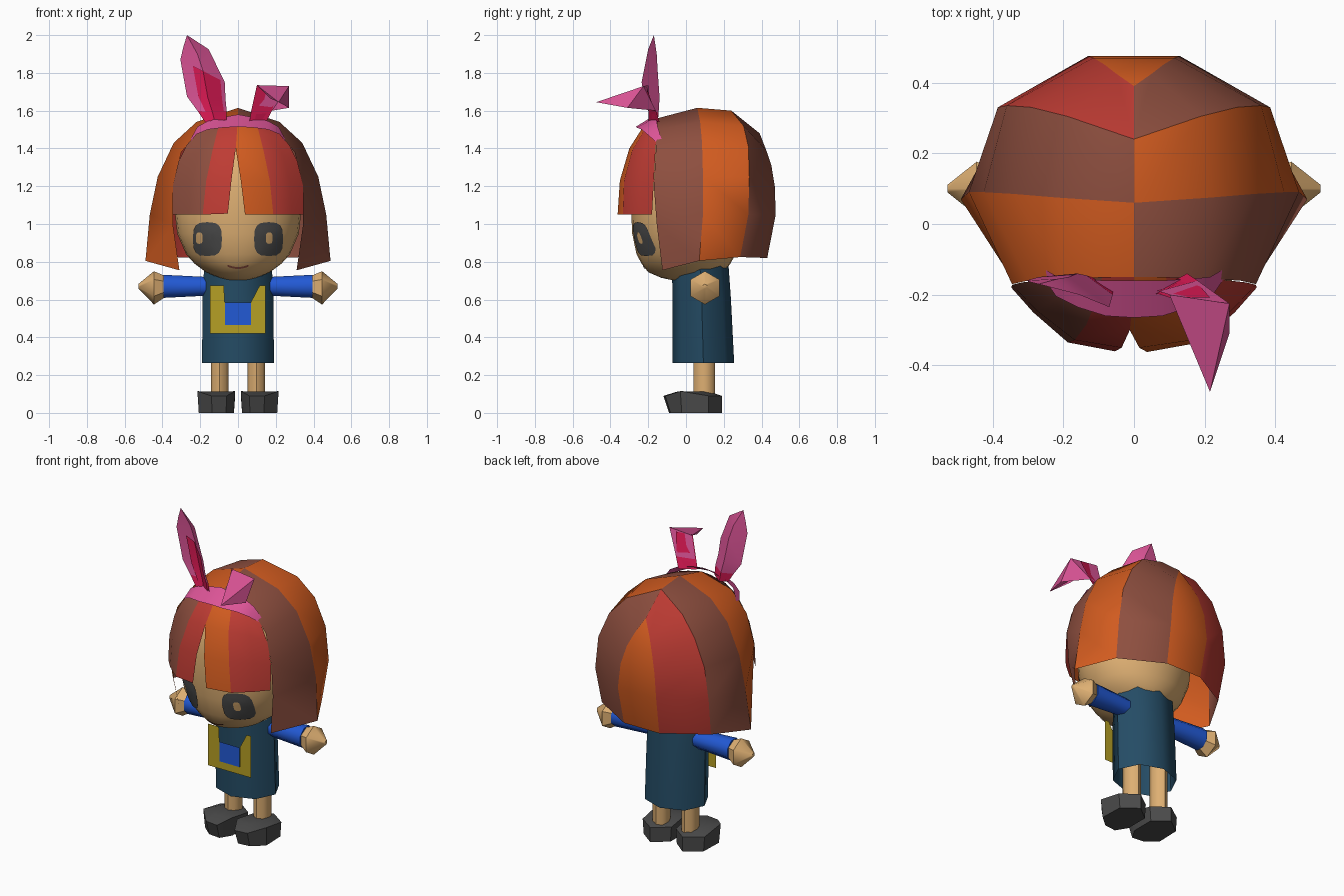
import bpy, bmesh, math
from mathutils import Vector

if "Cube" in bpy.data.objects:
    bpy.data.objects.remove(bpy.data.objects["Cube"])

COLORS = {
    "orange": (.64, .105, .014), "brown": (.27, .078, .05), "red": (.52, .045, .034),
    "skin": (.73, .43, .17), "teal": (.018, .072, .13), "blue": (.016, .10, .66),
    "yellow": (.47, .35, .018), "grey": (.07, .07, .07), "pink": (.72, .09, .31),
    "crimson": (.72, .01, .09)}
MATS = {}
for cname, c in COLORS.items():
    MATS[cname] = bpy.data.materials.new(cname)
    MATS[cname].diffuse_color = (*c, 1)


def build(name, faces, center=None, angle=40):
    """faces: list of (points, colour); equal points are shared."""
    bm, verts, slots = bmesh.new(), {}, []
    for pts, col in faces:
        ring = []
        for p in pts:
            key = tuple(round(v, 4) for v in p)
            if key not in verts:
                verts[key] = bm.verts.new(key)
            if verts[key] not in ring:
                ring.append(verts[key])
        if len(ring) < 3:
            continue
        f = bm.faces.new(ring)
        if col not in slots:
            slots.append(col)
        f.material_index = slots.index(col)
    bm.normal_update()
    if center is None:
        bmesh.ops.recalc_face_normals(bm, faces=bm.faces)
    else:  # open shells: point away from the centre
        for f in bm.faces:
            if f.normal.dot(f.calc_center_median() - Vector(center)) < 0:
                f.normal_flip()
    me = bpy.data.meshes.new(name)
    bm.to_mesh(me)
    bm.free()
    for col in slots:
        me.materials.append(MATS[col])
    ob = bpy.data.objects.new(name, me)
    bpy.context.collection.objects.link(ob)
    bpy.ops.object.select_all(action='DESELECT')
    ob.select_set(True)
    bpy.context.view_layer.objects.active = ob
    bpy.ops.object.shade_smooth_by_angle(angle=math.radians(angle))
    return ob


def strip(a, b, col):
    return [((a[i], a[i + 1], b[i + 1], b[i]), col) for i in range(len(a) - 1)]


def loft(rings, col, cap_start=True, cap_end=True):
    out, n = [], len(rings[0])
    for a, b in zip(rings, rings[1:]):
        out += [((a[i], a[(i + 1) % n], b[(i + 1) % n], b[i]), col) for i in range(n)]
    if cap_start:
        out.append((rings[0], col))
    if cap_end:
        out.append((rings[-1], col))
    return out


def mirror(pts):
    return [(-x, y, z) for x, y, z in pts]


def circle(n, fn, turn=0):
    return [fn(math.cos(t), math.sin(t)) for t in
            (2 * math.pi * (i + turn) / n for i in range(n))]


# Hair cap: arcs running from the crown down to the lower edge
arcs = [
    [(0, -.15, 1.56), (.2, -.155, 1.5), (.3, -.16, 1.38), (.345, -.17, 1.2), (.345, -.155, 1.0), (.31, -.125, .755)],
    [(0, .06, 1.615), (.22, .075, 1.54), (.34, .085, 1.43), (.425, .09, 1.25), (.467, .09, 1.05), (.49, .07, .805)],
    [(0, .24, 1.6), (.19, .305, 1.52), (.29, .33, 1.41), (.36, .335, 1.25), (.385, .33, 1.05), (.37, .287, .825)],
    [(0, .39, 1.48), (.05, .425, 1.39), (.085, .452, 1.31), (.115, .47, 1.2), (.13, .475, 1.05), (.12, .43, .82)]]
left = [mirror(a) for a in arcs]
hair = []
for i, (rc, lc) in enumerate([("brown", "orange"), ("orange", "brown"), ("brown", "red")]):
    hair += strip(arcs[i], arcs[i + 1], rc) + strip(left[i], left[i + 1], lc)
hair += strip(arcs[3], left[3], "orange")
build("hair_cap", hair, (0, .05, 1.1))

# Fringe: two panels with a parting
part_r = [(0, -.15, 1.56), (-.004, -.23, 1.51), (-.012, -.3, 1.4), (.015, -.35, 1.23), (.037, -.362, 1.05)]
part_l = [(0, -.15, 1.56), (-.004, -.23, 1.51), (-.012, -.3, 1.4), (-.035, -.35, 1.23), (-.054, -.36, 1.055)]
mid = [(.09, -.15, 1.54), (.11, -.225, 1.49), (.135, -.285, 1.39), (.168, -.328, 1.23), (.187, -.335, 1.05)]
corner = [(.15, -.153, 1.52), (.2, -.2, 1.455), (.235, -.22, 1.37), (.275, -.245, 1.22), (.285, -.25, 1.05)]
outer = [(.2, -.155, 1.5), (.27, -.16, 1.42), (.315, -.165, 1.33), (.345, -.172, 1.2), (.347, -.18, 1.05)]
fringe = strip(part_r, mid, "orange") + strip(mid, corner, "red") + strip(corner, outer, "red")
fringe += strip(part_l, mirror(mid), "red")
fringe += strip(mirror(mid), mirror(corner), "brown") + strip(mirror(corner), mirror(outer), "brown")
build("fringe", fringe, (0, .1, 1.1))

# Head: stacked ellipses (z, x radius, y radius)
HEAD = [(.7, .05, .06), (.715, .1, .13), (.745, .17, .2), (.79, .23, .235), (.84, .275, .262),
        (.95, .322, .285), (1.07, .335, .29), (1.2, .315, .29), (1.35, .25, .26), (1.46, .14, .18), (1.5, .02, .02)]
build("head", loft([circle(28, lambda c, s: (rx * c, ry * s, z)) for z, rx, ry in HEAD], "skin"))


def on_face(x, z, lift):
    for (z0, a0, b0), (z1, a1, b1) in zip(HEAD, HEAD[1:]):
        if z0 <= z <= z1:
            t = (z - z0) / (z1 - z0)
            rx, ry = a0 + t * (a1 - a0), b0 + t * (b1 - b0)
            return (x, -ry * math.sqrt(max(0, 1 - (x / rx) ** 2)) - lift, z)


def face_patch(name, cx, cz, w, h, col, lift):
    def pt(k):
        def fn(c, s):
            sq = lambda v: math.copysign(abs(v) ** .65, v)
            return on_face(cx + k * w * sq(c), cz + k * h * sq(s), lift)
        return circle(16, fn)
    rings = [pt(k) for k in (.3, .65, 1)]
    build(name, loft(rings, col, True, False), (0, .1, cz))


# Eyes with highlights, and mouth
for side, tag in ((-1, "left"), (1, "right")):
    face_patch("eye_" + tag, side * .162, .92, .077, .09, "grey", .006)
    face_patch("eye_highlight_" + tag, -.205 if side < 0 else .165, .925, .018, .03, "skin", .009)
smile = [(i * .011, .762 + .0005 * i * i) for i in range(-5, 6)]
build("mouth", strip([on_face(x, z, .005) for x, z in smile],
                     [on_face(x, z + .01, .005) for x, z in smile], "brown"), (0, .1, .8))

# Dress: open eight-sided tube with a sloping top
dress = [circle(8, lambda c, s: (.19 * c, .092 + .163 * s, .265)),
         circle(8, lambda c, s: (.188 * c, .083 + .155 * s, .6)),
         circle(8, lambda c, s: (.18 * c, .075 + .148 * s, .76 + .05 * s))]
build("dress", loft(dress, "teal", False, True), (0, .09, .5), 50)

# Apron frame and pocket plates on the front
flat = lambda pts, y: [(x, y, z) for x, z in pts]
build("apron", [
    (flat([(-.148, .42), (-.07, .465), (-.07, .585), (-.075, .675), (-.148, .675)], -.08), "yellow"),
    (flat([(-.148, .42), (.145, .42), (.068, .465), (-.07, .465)], -.08), "yellow"),
    (flat([(.145, .42), (.145, .675), (.115, .675), (.068, .585), (.068, .465)], -.08), "yellow")], (0, .1, .5))
build("pocket", [(flat([(-.07, .465), (.068, .465), (.068, .585), (-.07, .585)], -.081), "blue")], (0, .1, .5))

# Paired limbs and shoes
SHOE = [(.015, .12), (.015, -.03), (.06, -.12), (.14, -.11), (.215, -.03), (.21, .12), (.11, .19)]
for side, tag in ((-1, "left"), (1, "right")):
    tube = lambda prof, n, turn: [circle(n, lambda c, s: (side * x, .1 + r * c, .67 + dz + r * s), turn)
                                  for x, r, dz in prof]
    build("sleeve_" + tag, loft(tube([(.08, .05, 0), (.19, .055, 0), (.395, .066, 0)], 8, .5), "blue"), None, 50)
    build("hand_" + tag, loft(tube([(.375, .05, 0), (.445, .088, -.008), (.528, .012, 0)], 6, .5), "skin"), None, 50)
    build("leg_" + tag, loft([circle(8, lambda c, s: (side * .097 + .047 * c, .097 + .056 * s, z))
                              for z in (.08, .5)], "skin"), None, 50)
    sole = [(side * (.11 + (x - .11) * .93), y * (.75 if y < 0 else 1), 0) for x, y in SHOE]
    top = [(side * x, y, .115 if -.1 < y < 0 else .09) for x, y in SHOE]
    tip = [(side * (.11 + (x - .11) * .5), .04 + (y - .04) * .55, .112) for x, y in SHOE]
    build("shoe_" + tag, loft([sole, top, tip], "grey"), None, 35)

# Headband across the front of the crown, tapering at both ends
upper = [(.275, -.115, 1.405), (.215, -.15, 1.515), (.16, -.155, 1.545), (.08, -.16, 1.565), (0, -.16, 1.58)]
lower = [(.275, -.125, 1.405), (.22, -.205, 1.475), (.16, -.235, 1.5), (.08, -.26, 1.51), (0, -.265, 1.515)]
build("headband", strip(upper, lower, "pink") + strip(mirror(upper), mirror(lower), "pink"), (0, .05, 1.2))

# Upright ear: cupped leaf with a coloured base and an inner plate
tip = (-.27, -.17, 2.0)
rows = [[(-.175, -.16, 1.54), (-.12, -.15, 1.53), (-.06, -.19, 1.54)],
        [(-.215, -.155, 1.6), (-.135, -.145, 1.59), (-.06, -.2, 1.6)],
        [(-.27, -.15, 1.675), (-.16, -.14, 1.67), (-.066, -.22, 1.66)],
        [(-.305, -.16, 1.87), (-.185, -.15, 1.81), (-.07, -.235, 1.75)],
        [(-.29, -.165, 1.935), (-.215, -.155, 1.9), (-.155, -.2, 1.925)], [tip] * 3]
ear = []
for i, (a, b) in enumerate(zip(rows, rows[1:])):
    ear += strip(a, b, "crimson" if i == 0 else "pink")
build("upright_ear", ear, (-.18, -1, 1.75), 25)
inner = [[tuple(Vector(r[1]).lerp(Vector(p), .8 if j == 2 else .45) + Vector((0, -.008, 0)))
          for j, p in enumerate(r)] for r in rows[:4]]
build("upright_ear_inner", [f for a, b in zip(inner, inner[1:]) for f in strip(a, b, "crimson")], (-.18, 1, 1.7), 25)

# Folded ear: stalk, bent flap and inner plate
bl, br, ml, mr = (.06, -.19, 1.54), (.15, -.14, 1.54), (.07, -.19, 1.6), (.18, -.16, 1.6)
tl, tr = (.1, -.2, 1.735), (.27, -.225, 1.73)
fl, fr, end = (.17, -.35, 1.665), (.27, -.31, 1.615), (.215, -.475, 1.645)
build("folded_ear", [((bl, br, mr, ml), "crimson"), ((ml, mr, tr, tl), "pink"), ((tl, tr, end), "pink"),
                     ((tl, end, fl), "pink"), ((tr, fr, end), "pink"), ((mr, fr, tr), "pink")], (.17, -.3, 1.6), 15)
build("folded_ear_inner", [([(x, y - .008, z) for x, y, z in (bl, br, mr, (.215, -.2, 1.725), tl, ml)],
                            "crimson")], (.15, 1, 1.6))

for m in bpy.data.materials:
    if m.users and not m.is_grease_pencil:
        m.use_nodes = True
        m.node_tree.nodes["Principled BSDF"].inputs["Base Color"].default_value = m.diffuse_color
